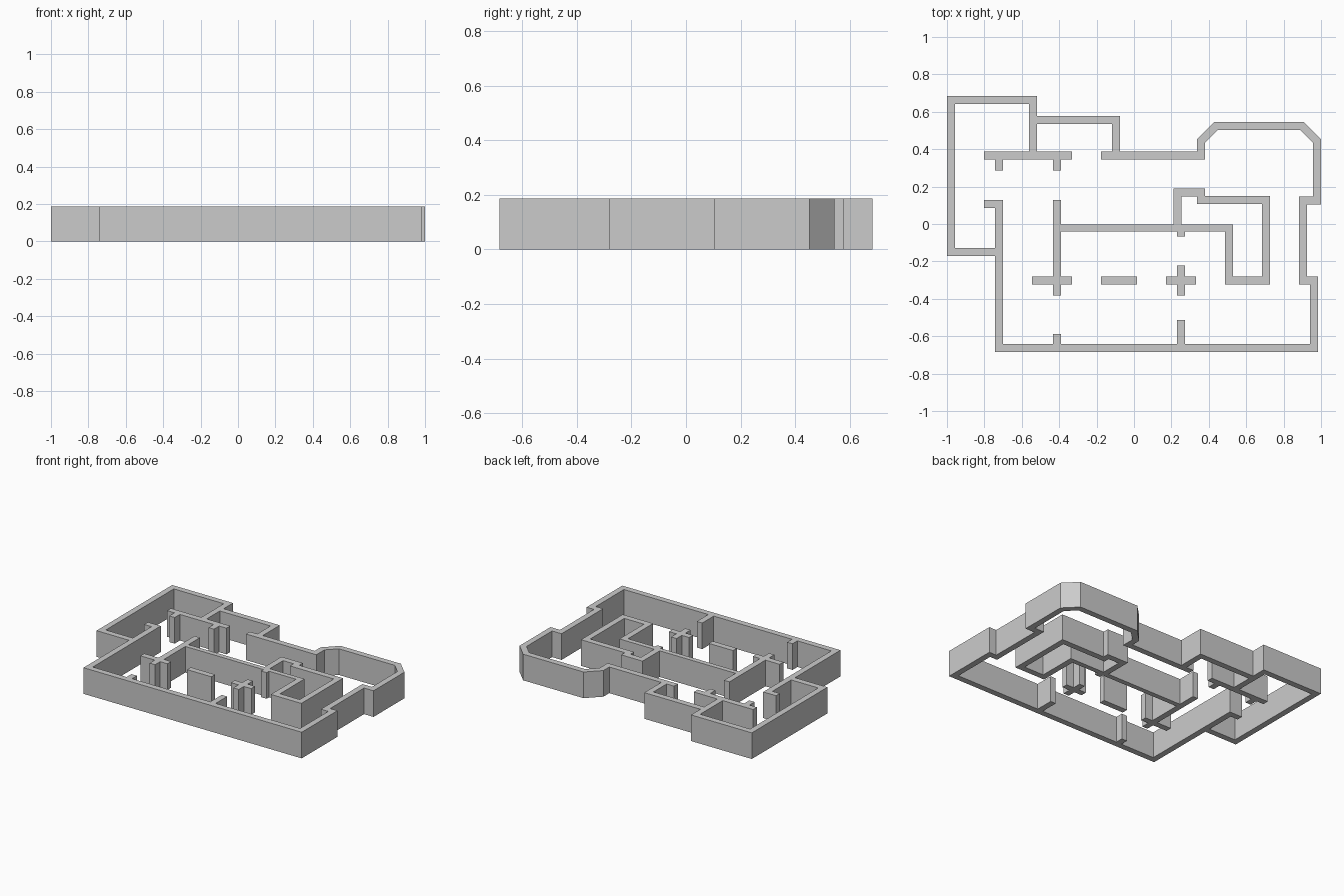
import bpy, bmesh
from mathutils import Vector

if "Cube" in bpy.data.objects:
    bpy.data.objects.remove(bpy.data.objects["Cube"])

HEIGHT = 0.187
THICK = 0.0428
H = THICK / 2


def wall(name, points, thick=THICK):
    """Extrude a mitred wall of constant thickness along a plan centreline."""
    pts = [Vector(p) for p in points]
    dirs = [(b - a).normalized() for a, b in zip(pts, pts[1:])]
    bm = bmesh.new()
    left, right = [], []
    for i, p in enumerate(pts):
        d0, d1 = dirs[max(i - 1, 0)], dirs[min(i, len(dirs) - 1)]
        n0, n1 = Vector((-d0.y, d0.x)), Vector((-d1.y, d1.x))
        off = (n0 + n1) / (1 + n0.dot(n1)) * thick / 2
        left.append(bm.verts.new((*(p + off), 0)))
        right.append(bm.verts.new((*(p - off), 0)))
    faces = [bm.faces.new((left[i], right[i], right[i + 1], left[i + 1]))
             for i in range(len(pts) - 1)]
    up = bmesh.ops.extrude_face_region(bm, geom=faces, use_keep_orig=True)
    bmesh.ops.translate(bm, vec=(0, 0, HEIGHT),
                        verts=[g for g in up["geom"] if isinstance(g, bmesh.types.BMVert)])
    bmesh.ops.recalc_face_normals(bm, faces=bm.faces)
    mesh = bpy.data.meshes.new(name)
    bm.to_mesh(mesh)
    bm.free()
    bpy.context.collection.objects.link(bpy.data.objects.new(name, mesh))


def cross(name, x, y, bottom, top, west, east):
    """Vertical wall with a short arm on each side."""
    wall(name + "_post", [(x, bottom), (x, top)])
    wall(name + "_west_arm", [(west, y), (x - H, y)])
    wall(name + "_east_arm", [(x + H, y), (east, y)])


# Shared wall lines
X_WEST, X_HALL, X_EAST = -0.722, -0.411, 0.2513
Y_NORTH, Y_MID, Y_SOUTH = 0.365, -0.302, -0.663

# Outer shell: north wall, chamfered bay, east jog, south and west walls
wall("main_outer_wall", [
    (-0.176, Y_NORTH), (0.358, Y_NORTH), (0.358, 0.444), (0.438, 0.524),
    (0.8986, 0.524), (0.9786, 0.444), (0.9786, 0.125), (0.9037, 0.125),
    (0.9037, Y_MID), (0.962, Y_MID), (0.962, Y_SOUTH), (X_WEST, Y_SOUTH),
    (X_WEST, 0.106), (-0.802, 0.106)])
wall("northwest_room_wall", [
    (X_WEST - H, -0.149), (-0.9786, -0.149), (-0.9786, 0.663),
    (-0.540, 0.663), (-0.540, Y_NORTH + H)])
wall("north_alcove_wall", [(-0.540 + H, 0.557), (-0.096, 0.557), (-0.096, Y_NORTH + H)])

# Hall partition with two door stubs
wall("hall_partition", [(-0.802, Y_NORTH), (-0.332, Y_NORTH)])
for i, x in enumerate((X_WEST, X_HALL)):
    wall(f"hall_stub_{i + 1}", [(x, Y_NORTH - H), (x, 0.285)])

# Interior cross walls and free-standing pier
cross("hall_cross", X_HALL, Y_MID, -0.381, 0.127, -0.5455, -0.332)
cross("east_cross", X_EAST, Y_MID, -0.381, -0.221, 0.171, 0.3315)
wall("middle_pier", [(-0.176, Y_MID), (0.016, Y_MID)])

# Stubs on the south wall
for name, x, y in (("south_stub_west", X_HALL, -0.587), ("south_stub_east", X_EAST, -0.512)):
    wall(name, [(x, Y_SOUTH + H), (x, y)])

# Central spine, closet and service core
wall("spine_wall", [(X_HALL + H, -0.0215), (0.508 - H, -0.0215)], 0.035)
wall("spine_stub", [(X_EAST, -0.039), (X_EAST, -0.066)])
wall("core_wall", [(0.508, -0.004), (0.508, Y_MID), (0.706, Y_MID),
                   (0.706, 0.127), (0.337, 0.127)])
wall("closet_wall", [(0.38, 0.168), (0.2326, 0.168), (0.2326, -0.004)])
